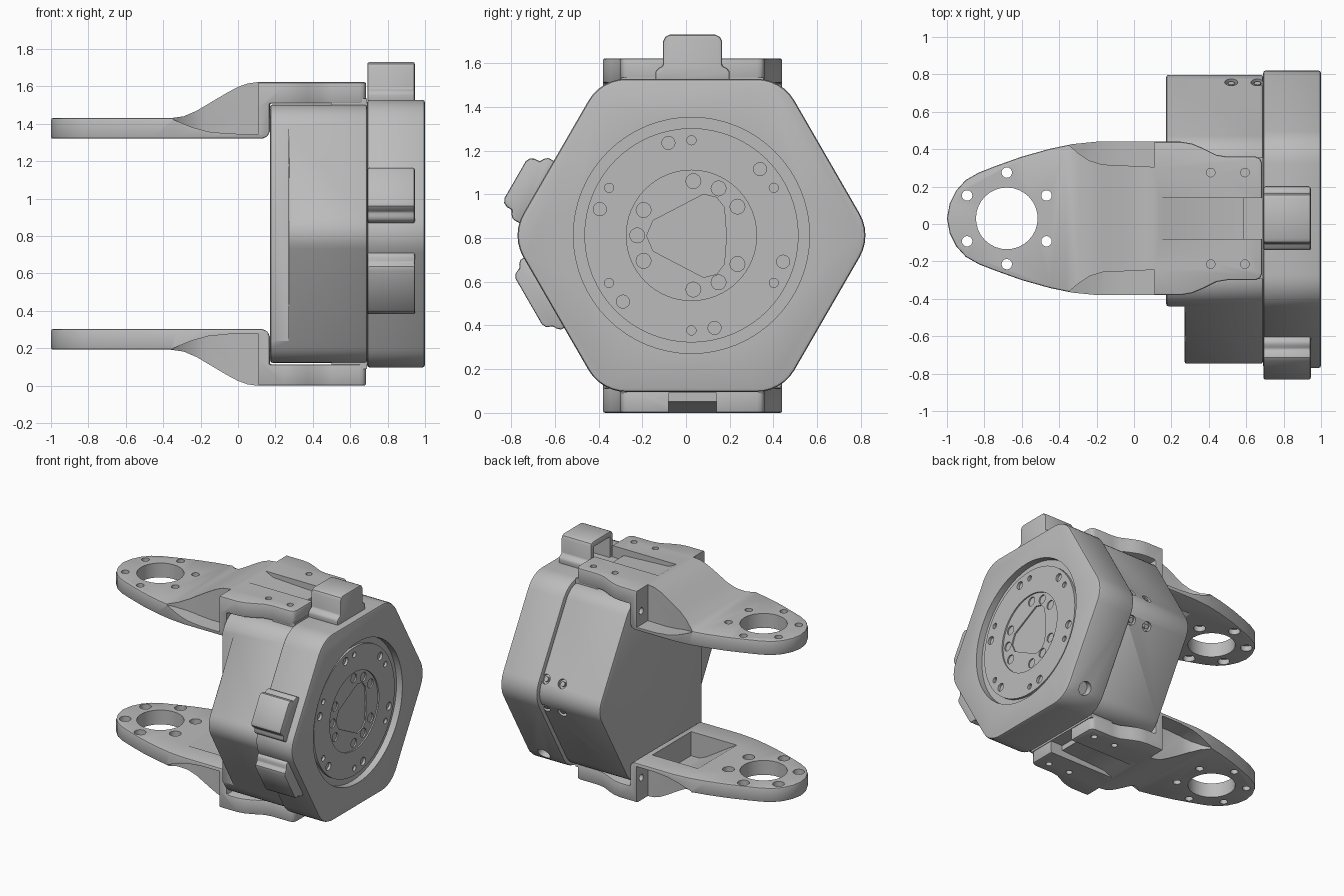
import bpy, bmesh
from math import cos, sin, pi, radians
from mathutils import Vector, Matrix

cube = bpy.data.objects.get("Cube")
if cube:
    bpy.data.objects.remove(cube, do_unlink=True)

grey = bpy.data.materials.new("machined_grey")
grey.use_nodes = True
grey.diffuse_color = (0.5, 0.5, 0.5, 1)
grey.node_tree.nodes["Principled BSDF"].inputs["Base Color"].default_value = (0.5, 0.5, 0.5, 1)

CY, CZ = 0.025, 0.812     # axis of the hexagonal housing
AY = 0.03                 # centre line of the arms
parts = []


def make(name, bm):
    bmesh.ops.recalc_face_normals(bm, faces=bm.faces)
    mesh = bpy.data.meshes.new(name)
    bm.to_mesh(mesh)
    bm.free()
    mesh.materials.append(grey)
    obj = bpy.data.objects.new(name, mesh)
    bpy.context.collection.objects.link(obj)
    return obj


def prism(name, pts, axis, lo, hi):
    """Extrude a 2D outline along x, y or z."""
    def place(p, d):
        return {"x": (d, p[0], p[1]), "y": (p[0], d, p[1]), "z": (p[0], p[1], d)}[axis]
    bm = bmesh.new()
    a = [bm.verts.new(place(p, lo)) for p in pts]
    b = [bm.verts.new(place(p, hi)) for p in pts]
    bm.faces.new(a)
    bm.faces.new(b)
    for i in range(len(pts)):
        j = (i + 1) % len(pts)
        bm.faces.new((a[i], a[j], b[j], b[i]))
    return make(name, bm)


def box(name, x0, x1, y0, y1, z0, z1):
    return prism(name, [(x0, y0), (x1, y0), (x1, y1), (x0, y1)], "z", z0, z1)


def rod(name, centre, direction, radius, depth, sides=20):
    """Cylinder centred on a point."""
    bm = bmesh.new()
    turn = Vector(direction).to_track_quat("Z", "Y").to_matrix().to_4x4()
    bmesh.ops.create_cone(bm, cap_ends=True, segments=sides, radius1=radius, radius2=radius,
                          depth=depth, matrix=Matrix.Translation(centre) @ turn)
    return make(name, bm)


def apply_mod(obj, mod):
    bpy.context.view_layer.objects.active = obj
    bpy.ops.object.modifier_apply(modifier=mod.name)


def boolean(obj, other, op="DIFFERENCE"):
    mod = obj.modifiers.new("cut", "BOOLEAN")
    mod.operation, mod.solver, mod.object = op, "EXACT", other
    apply_mod(obj, mod)
    bpy.data.objects.remove(other, do_unlink=True)


def bevel(obj, width, segments=2):
    mod = obj.modifiers.new("round", "BEVEL")
    mod.width, mod.segments = width, segments
    mod.limit_method, mod.angle_limit = "ANGLE", radians(40)
    apply_mod(obj, mod)


def hexagon(apothem, r, steps=6):
    """Hexagon with rounded corners, pointing along y."""
    d = (apothem - r) / cos(pi / 6)
    pts = []
    for k in range(6):
        c = k * pi / 3
        for s in range(steps + 1):
            a = c - pi / 6 + s / steps * pi / 3
            pts.append((CY + d * cos(c) + r * cos(a), CZ + d * sin(c) + r * sin(a)))
    return pts


def on_face(angle, t, h):
    """Point in the y-z plane, from offset along and height above a side."""
    a = radians(angle)
    return (CY + h * cos(a) + t * sin(a), CZ + h * sin(a) - t * cos(a))


# Rear housing with the stepped side
rear = prism("rear_housing", hexagon(0.69, 0.16), "x", 0.172, 0.69)
boolean(rear, box("cutter", 0, 0.27, -1, -0.44, 0, 2))
bevel(rear, 0.012)
for angle in (30, -30):
    a = radians(angle)
    for x in (0.52, 0.66):
        y, z = on_face(angle, 0.27 if angle > 0 else -0.27, 0.69)
        boolean(rear, rod("cutter", (x, y, z), (0, cos(a), sin(a)), 0.035, 0.05))
        parts.append(rod("side_screw", (x, y - 0.02 * cos(a), z - 0.02 * sin(a)),
                         (0, cos(a), sin(a)), 0.018, 0.03, 12))
parts.append(rear)

# Front housing with the round recess
front = prism("front_housing", hexagon(0.716, 0.2), "x", 0.69, 1.0)
bevel(front, 0.015)
boolean(front, rod("cutter", (1.0, CY, CZ), (1, 0, 0), 0.54, 0.1, 64))
y, z = on_face(-30, 0.3, 0.716)
boolean(front, rod("cutter", (0.86, y, z), (0, cos(pi / 6), -0.5), 0.05, 0.1))
parts.append(front)

# Output flange with its bolt circles and central pocket
flange = rod("output_flange", (0.93, CY, CZ), (1, 0, 0), 0.49, 0.08, 64)
boolean(flange, rod("cutter", (0.98, CY, CZ), (1, 0, 0), 0.298, 0.04, 64))
pocket = [(0.08, 1.0), (0.14, 0.985), (0.175, 0.94), (0.185, 0.81), (0.175, 0.68), (0.14, 0.635),
          (0.08, 0.62), (-0.15, 0.74), (-0.18, 0.81), (-0.15, 0.88)]
boolean(flange, prism("cutter", pocket, "x", 0.945, 1.1))


def ring_of_holes(obj, angles, ring, radius):
    for deg in angles:
        a = radians(deg)
        boolean(obj, rod("cutter", (0.98, CY + ring * cos(a), CZ + ring * sin(a)),
                         (1, 0, 0), radius, 0.09, 16))


ring_of_holes(flange, [s + k for k in (0, 120, 240) for s in (32, 60, 88)], 0.248, 0.034)
ring_of_holes(flange, range(104, 464, 60), 0.436, 0.03)
ring_of_holes(flange, range(90, 450, 60), 0.435, 0.021)
parts.append(flange)


# Connector housings on three sides
def connector(name, angle, t0, t1, height):
    base, top = 0.70, 0.716 + height
    f, s = 0.035, min(0.05, height * 0.4)
    shape = [(t0 - f, base), (t0 - f, 0.716 + s - 0.015), (t0 - f + 0.015, 0.716 + s),
             (t0, 0.716 + s + 0.01), (t0, top - 0.03), (t0 + 0.01, top - 0.01), (t0 + 0.03, top),
             (t1 - 0.03, top), (t1 - 0.01, top - 0.01), (t1, top - 0.03), (t1, 0.716 + s + 0.01),
             (t1 + f - 0.015, 0.716 + s), (t1 + f, 0.716 + s - 0.015), (t1 + f, base)]
    obj = prism(name, [on_face(angle, *p) for p in shape], "x", 0.692, 0.945)
    bevel(obj, 0.01)
    hole = [(t0 + 0.04, 0.72), (t0 + 0.04, top - 0.04), (t1 - 0.04, top - 0.04), (t1 - 0.04, 0.72)]
    boolean(obj, prism("cutter", [on_face(angle, *p) for p in hole], "x", 0.6, 0.85))
    parts.append(obj)


connector("top_connector", 90, -0.13, 0.14, 0.202)
connector("upper_side_connector", 150, -0.31, -0.055, 0.11)
connector("lower_side_connector", 210, -0.04, 0.26, 0.08)

# Upper arm: side profile crossed with plan outline
side = [(-1.1, 1.32), (0.13, 1.32), (0.158, 1.332), (0.17, 1.36), (0.17, 1.508), (0.8, 1.508),
        (0.8, 1.622), (0.1, 1.622), (0.05, 1.615), (0, 1.597), (-0.06, 1.565), (-0.22, 1.47),
        (-0.29, 1.44), (-0.36, 1.43), (-1.1, 1.43)]
half = [(-0.985, 0.08), (-0.95, 0.15), (-0.9, 0.205), (-0.83, 0.245), (-0.74, 0.28), (-0.6, 0.33),
        (-0.45, 0.372), (-0.33, 0.397), (-0.2, 0.41), (0.25, 0.41), (0.31, 0.4), (0.37, 0.375),
        (0.44, 0.34), (0.5, 0.33), (0.65, 0.33), (0.675, 0.32), (0.685, 0.295)]
plan = [(-1.0, AY)] + [(x, AY + w) for x, w in half] + [(x, AY - w) for x, w in reversed(half)]
arm = prism("upper_arm", side, "y", -0.6, 0.7)
boolean(arm, prism("cutter", plan, "z", 1.2, 1.8), "INTERSECT")
bevel(arm, 0.01)

# Hollows beside and beneath the raised shoulder
floor = [(-0.4, 1.435), (-0.34, 1.42), (-0.25, 1.383), (-0.16, 1.358), (-0.05, 1.347),
         (0.11, 1.345), (0.11, 1.8), (-0.4, 1.8)]
for s in (1, -1):
    wall = [(-0.38, 0.42), (-0.3, 0.35), (-0.24, 0.31), (-0.17, 0.288), (0.11, 0.275),
            (0.11, 0.7), (-0.38, 0.7)]
    notch = prism("cutter", floor, "y", -1, 1)
    boolean(notch, prism("cutter_plan", [(x, AY + s * w) for x, w in wall], "z", 1, 2), "INTERSECT")
    boolean(arm, notch)
under = [(-0.32, 1.3), (-0.28, 1.325), (-0.22, 1.36), (-0.03, 1.48), (0.03, 1.505),
         (0.1, 1.505), (0.1, 1.3)]
boolean(arm, prism("cutter", under, "y", AY - 0.235, AY + 0.235))

# Cable groove and end slot
groove = [(0.13, 1.625), (0.2, 1.59), (0.8, 1.56), (0.8, 1.8), (0.13, 1.8)]
boolean(arm, prism("cutter", groove, "y", -0.08, 0.14))
boolean(arm, box("cutter", 0.585, 0.8, -0.08, 0.14, 1.4, 1.8))

# Bearing bore and screw holes
boolean(arm, rod("cutter", (-0.68, AY, 1.4), (0, 0, 1), 0.165, 0.5, 32))
for k in range(6):
    a = radians(30 + 60 * k)
    x, y = -0.68 + 0.245 * cos(a), AY + 0.245 * sin(a)
    boolean(arm, rod("cutter", (x, y, 1.4), (0, 0, 1), 0.028, 0.5, 16))
    boolean(arm, rod("cutter", (x, y, 1.32), (0, 0, 1), 0.042, 0.08, 16))
for s in (1, -1):
    for x in (0.41, 0.593):
        boolean(arm, rod("cutter", (x, AY + s * 0.245, 1.6), (0, 0, 1), 0.023, 0.5, 16))
    boolean(arm, rod("cutter", (0.11, AY + s * 0.355, 1.45), (1, 0, 0), 0.025, 0.08, 16))
parts.append(arm)

# Lower arm: reflection of the upper one
lower = arm.copy()
lower.data = arm.data.copy()
lower.name = "lower_arm"
lower.data.transform(Matrix.Translation((0, 0, 1.622)) @ Matrix.Diagonal((1, 1, -1, 1)))
lower.data.flip_normals()
bpy.context.collection.objects.link(lower)
parts.append(lower)

# Mounting pads between housing and arms
for name, z0, z1 in (("upper_pad", 1.48, 1.535), ("lower_pad", 0.09, 0.14)):
    parts.append(box(name, 0.5, 0.69, AY - 0.325, AY + 0.325, z0, z1))

for obj in bpy.context.view_layer.objects:
    obj.select_set(obj in parts)
bpy.context.view_layer.objects.active = front
bpy.ops.object.shade_smooth_by_angle(angle=radians(30))
